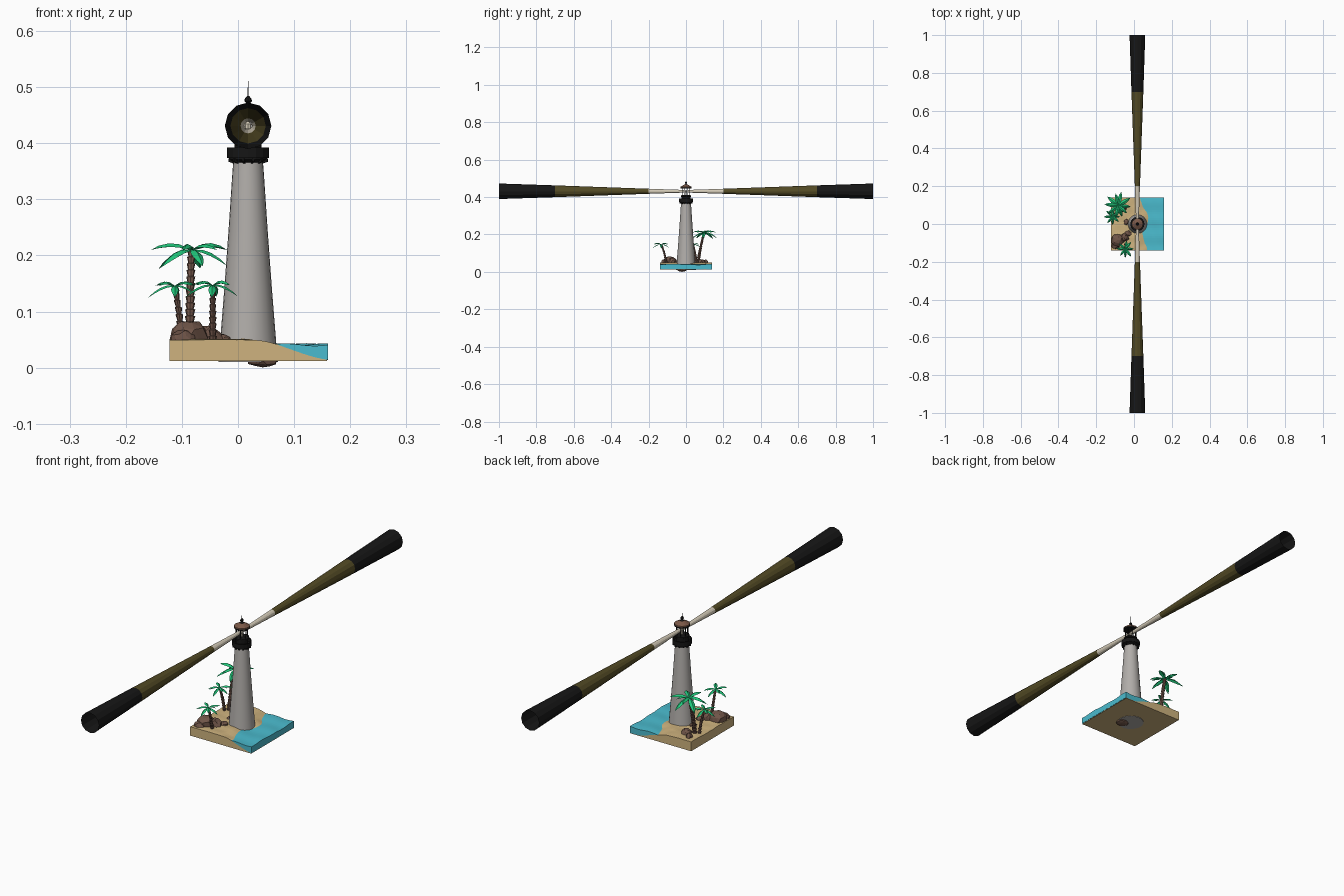
import bpy, bmesh, math, random
from mathutils import Vector, noise

if "Cube" in bpy.data.objects:
    bpy.data.objects.remove(bpy.data.objects["Cube"])

random.seed(4)
TX = 0.018            # tower axis


def mat(name, r, g, b):
    m = bpy.data.materials.new(name)
    m.diffuse_color = (r, g, b, 1)
    m.use_nodes = True
    m.node_tree.nodes["Principled BSDF"].inputs["Base Color"].default_value = m.diffuse_color
    return m


SAND = mat("sand", 0.62, 0.45, 0.21)
WATER = mat("water", 0.07, 0.50, 0.62)
STONE = mat("tower_grey", 0.44, 0.42, 0.40)
BLACK = mat("black", 0.008, 0.008, 0.008)
CREAM = mat("light_cream", 0.66, 0.60, 0.48)
OLIVE = mat("dim_light_olive", 0.085, 0.068, 0.018)
ROCK = mat("rock_brown", 0.16, 0.09, 0.065)
BARK = mat("bark_brown", 0.18, 0.10, 0.075)
LEAF = mat("leaf_green", 0.015, 0.58, 0.20)
ROOF = mat("roof_brown", 0.20, 0.10, 0.065)


def finish(name, bm, *mats, smooth=False, normals=True):
    if normals:
        bmesh.ops.recalc_face_normals(bm, faces=bm.faces)
    me = bpy.data.meshes.new(name)
    bm.to_mesh(me)
    bm.free()
    for m in mats:
        me.materials.append(m)
    ob = bpy.data.objects.new(name, me)
    bpy.context.collection.objects.link(ob)
    if smooth:
        bpy.context.view_layer.objects.active = ob
        ob.select_set(True)
        bpy.ops.object.shade_smooth_by_angle(angle=math.radians(35))
        ob.select_set(False)
    return ob


def rings(bm, sections, n, caps=True):
    """Bridge horizontal rings given as (centre, radius)."""
    loops = [[bm.verts.new((c[0] + r * math.cos(2 * math.pi * i / n),
                            c[1] + r * math.sin(2 * math.pi * i / n), c[2]))
              for i in range(n)] for c, r in sections]
    for a, b in zip(loops, loops[1:]):
        for i in range(n):
            j = (i + 1) % n
            bm.faces.new((a[i], a[j], b[j], b[i]))
    if caps:
        bm.faces.new(loops[0][::-1])
        bm.faces.new(loops[-1])


def lathe(name, profile, m, n=24, smooth=False):
    bm = bmesh.new()
    rings(bm, [((TX, 0, z), r) for r, z in profile], n)
    return finish(name, bm, m, smooth=smooth)


# --- ground and sea -------------------------------------------------------
def shore(y):
    return 0.066 + 0.010 * math.sin(y * 38 + 0.6) - 0.028 * max(0, (y - 0.06) / 0.08)


def sand_height(x, y):
    t = min(1, max(0, (x - shore(y) + 0.055) / 0.15))
    bump = 0.004 * noise.noise(Vector((x * 22, y * 22, 3.1)))
    return 0.050 - 0.036 * t * t * (3 - 2 * t) + bump * (1 - 0.7 * t)


def sea_height(x, y):
    return 0.0405 + 0.002 * math.sin(x * 60 + y * 25) + 0.001 * math.sin(y * 70)


def slab(name, x0, x1, nx, ny, top, bottom, m, close):
    bm = bmesh.new()
    xs = [x0 + (x1 - x0) * i / nx for i in range(nx + 1)]
    ys = [-0.14 + 0.28 * j / ny for j in range(ny + 1)]
    up = [[bm.verts.new((x, y, top(x, y))) for y in ys] for x in xs]
    for i in range(nx):
        for j in range(ny):
            bm.faces.new((up[i][j], up[i + 1][j], up[i + 1][j + 1], up[i][j + 1]))
    rim = ([up[i][0] for i in range(nx)] + [up[nx][j] for j in range(ny)]
           + [up[i][ny] for i in range(nx, 0, -1)] + [up[0][j] for j in range(ny, 0, -1)])
    low = [bm.verts.new((v.co.x, v.co.y, bottom(v.co.x, v.co.y))) for v in rim]
    for k in range(len(rim)):
        q = (k + 1) % len(rim)
        bm.faces.new((rim[q], rim[k], low[k], low[q]))
    if close:
        bm.faces.new(low[::-1])
    return finish(name, bm, m, normals=False)


slab("sand_island", -0.122, 0.159, 26, 26, sand_height, lambda x, y: 0.012, SAND, True)
slab("sea_water", 0.01, 0.160, 16, 26, sea_height,
     lambda x, y: min(sand_height(x, y), sea_height(x, y)), WATER, False)

# --- tower ----------------------------------------------------------------
lathe("tower", [(0.053, 0.010), (0.0505, 0.04), (0.0425, 0.14), (0.0345, 0.25),
                (0.0285, 0.34), (0.026, 0.374)], STONE, 24, True)
lathe("gallery_deck", [(0.027, 0.366), (0.034, 0.371), (0.034, 0.376), (0.027, 0.376)], BLACK, 16)
lathe("gallery_rail", [(0.033, 0.374), (0.0375, 0.374), (0.0375, 0.392), (0.034, 0.392),
                       (0.034, 0.378)], BLACK, 16)
lathe("lantern_base", [(0.024, 0.374), (0.024, 0.400), (0.028, 0.402), (0.028, 0.408),
                       (0.022, 0.410)], BLACK, 12)
lathe("lantern_roof", [(0.027, 0.449), (0.030, 0.451), (0.030, 0.455), (0.010, 0.466)], ROOF, 12)
lathe("roof_rim", [(0.022, 0.446), (0.0305, 0.446), (0.0305, 0.451), (0.022, 0.451)], BLACK, 12)
lathe("finial", [(0.010, 0.465), (0.006, 0.469), (0.003, 0.471), (0.007, 0.475),
                 (0.006, 0.479), (0.002, 0.484)], BLACK, 8)
lathe("mast", [(0.0008, 0.482), (0.0005, 0.511)], BLACK, 6)
lathe("lamp", [(0.004, 0.409), (0.004, 0.424), (0.006, 0.427), (0.006, 0.434),
               (0.002, 0.438)], CREAM, 8)

# brackets under the gallery and posts around the lantern
bm = bmesh.new()
for k in range(12):
    a = math.radians(30 * k + 15)
    c, s = math.cos(a), math.sin(a)
    r = bmesh.ops.create_cube(bm, size=1)
    for v in r["verts"]:
        rad = 0.030 + v.co.x * 0.012
        z = 0.368 + v.co.z * 0.010 + (0.004 if v.co.x > 0 and v.co.z < 0 else 0)
        t = v.co.y * 0.004
        v.co = (TX + rad * c - t * s, rad * s + t * c, z)
finish("gallery_brackets", bm, BLACK)

bm = bmesh.new()
for k in range(8):
    a = math.radians(45 * k + 22.5)
    x, y = TX + 0.023 * math.cos(a), 0.023 * math.sin(a)
    rings(bm, [((x, y, 0.408), 0.0016), ((x, y, 0.448), 0.0016)], 6)
finish("lantern_posts", bm, BLACK)

# --- light beams: open cones in three tones -------------------------------
stops = [(0.008, 0.007), (0.2, 0.0135), (0.7, 0.0315), (1.0, 0.0415)]
for side, label in ((-1, "front"), (1, "back")):
    bm = bmesh.new()
    loops = [[bm.verts.new((TX + r * math.cos(math.pi * i / 6), side * d,
                            0.431 + r * math.sin(math.pi * i / 6))) for i in range(12)]
             for d, r in stops]
    for k in range(3):
        for i in range(12):
            j = (i + 1) % 12
            f = bm.faces.new((loops[k][i], loops[k][j], loops[k + 1][j], loops[k + 1][i]))
            f.material_index = k
    finish(label + "_light_beam", bm, CREAM, OLIVE, BLACK)


# --- rocks ----------------------------------------------------------------
def rock(name, x, y, z, sx, sy, sz):
    bm = bmesh.new()
    bmesh.ops.create_icosphere(bm, subdivisions=2, radius=1)
    for v in bm.verts:
        k = random.uniform(0.84, 1.06)
        v.co = (x + v.co.x * sx * k, y + v.co.y * sy * k, z + v.co.z * sz * k)
    finish(name, bm, ROCK)


rock("big_rock", -0.088, -0.085, 0.052, 0.036, 0.036, 0.034)
rock("side_rock", -0.052, -0.072, 0.050, 0.026, 0.024, 0.027)
rock("flat_rock", -0.030, -0.050, 0.048, 0.020, 0.016, 0.014)
rock("corner_rock", -0.098, -0.115, 0.050, 0.022, 0.018, 0.018)
rock("palm_rock", -0.062, 0.083, 0.050, 0.022, 0.020, 0.020)
rock("small_palm_rock", -0.088, 0.105, 0.050, 0.014, 0.014, 0.016)
rock("tower_rock", -0.040, 0.010, 0.047, 0.014, 0.018, 0.012)
rock("under_rock", 0.044, -0.022, 0.0125, 0.028, 0.026, 0.0125)


# --- palms ----------------------------------------------------------------
def palm(name, base, head, radius, length, count):
    base, head = Vector(base), Vector(head)
    side = (head - base) * Vector((1, 1, 0))

    def at(t):            # trunk leans more towards its top
        p = base.lerp(head, t)
        return p - side * 0.5 * t * (1 - t)

    n = max(6, round((head - base).length / 0.012))
    sections = []
    for i in range(n):    # stacked flared bark segments
        w = radius * (1.1 - 0.35 * i / n)
        sections += [(at(i / n), w * 0.8), (at((i + 0.9) / n), w * 1.15)]
    bm = bmesh.new()
    rings(bm, sections, 8)
    finish(name + "_trunk", bm, BARK)

    bm = bmesh.new()
    for k in range(count):
        a = 2 * math.pi * (k + random.uniform(-0.2, 0.2)) / count
        out, across = Vector((math.cos(a), math.sin(a), 0)), Vector((-math.sin(a), math.cos(a), 0))
        size = length * random.uniform(0.85, 1.05)
        rise = 0.65 if k % 2 else 0.2
        rows = []
        for t, w in ((0, 0.03), (0.3, 0.13), (0.55, 0.15), (0.8, 0.10), (1, 0.005)):
            mid = head + out * size * t + Vector((0, 0, size * (rise * t - 0.65 * t * t)))
            drop = Vector((0, 0, -0.6 * w * size))
            rows.append([bm.verts.new(mid + across * w * size + drop), bm.verts.new(mid),
                         bm.verts.new(mid - across * w * size + drop)])
        for p, q in zip(rows, rows[1:]):
            for i in (0, 1):
                bm.faces.new((p[i], q[i], q[i + 1], p[i + 1]))
    finish(name + "_leaves", bm, LEAF, normals=False)


palm("tall_palm", (-0.086, 0.065, 0.046), (-0.083, 0.098, 0.210), 0.008, 0.072, 10)
palm("left_palm", (-0.100, 0.055, 0.046), (-0.113, 0.040, 0.146), 0.006, 0.045, 8)
palm("front_palm", (-0.045, -0.105, 0.046), (-0.045, -0.132, 0.147), 0.006, 0.050, 8)
